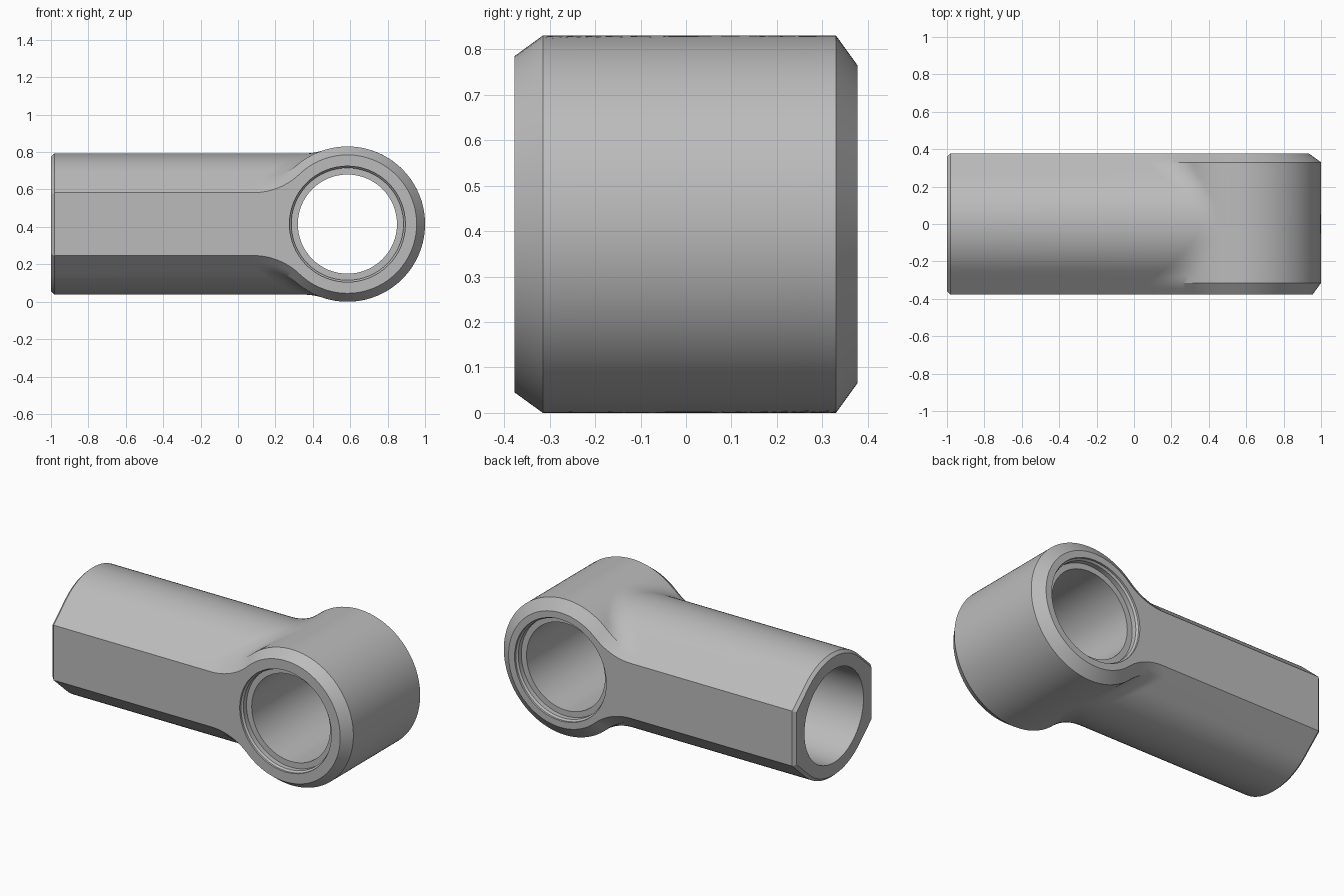
import bpy, bmesh, math
from mathutils import Matrix, Vector

cube = bpy.data.objects.get("Cube")
if cube:
    bpy.data.objects.remove(cube, do_unlink=True)

CZ = 0.415            # height of the centre line
HALF = 0.377          # half thickness across the flats
FLAT = 0.168          # half height of the side flats
HEAD_X, HEAD_R = 0.585, 0.415
FILLET = 0.36
SHOULDER = -0.982     # where the end chamfer begins

steel = bpy.data.materials.new("grey steel")
steel.use_nodes = True
steel.diffuse_color = (0.5, 0.5, 0.5, 1)
steel.node_tree.nodes["Principled BSDF"].inputs["Base Color"].default_value = (0.5, 0.5, 0.5, 1)


def new_object(name, bm):
    bmesh.ops.recalc_face_normals(bm, faces=bm.faces)
    mesh = bpy.data.meshes.new(name)
    bm.to_mesh(mesh)
    bm.free()
    ob = bpy.data.objects.new(name, mesh)
    ob.data.materials.append(steel)
    bpy.context.collection.objects.link(ob)
    return ob


# Shank section: round top and bottom, sloping tangents down to the side flats
tangent = 2 * math.atan(FLAT / HALF)


def shank_height(y):
    y = abs(y)
    if y > HALF * math.cos(tangent):
        return (HALF - y * math.cos(tangent)) / math.sin(tangent)
    return math.sqrt(HALF ** 2 - y ** 2)


# Head radius: full in the middle, chamfered toward both faces
def head_radius(y):
    if y < -0.315:
        return HEAD_R - 0.045 * (-0.315 - y) / 0.062
    if y > 0.33:
        return HEAD_R - 0.065 * (y - 0.33) / 0.047
    return HEAD_R


# Upper outline of one slice: shank line, concave fillet, head arc
def outline(y):
    h, r = shank_height(y), head_radius(y)
    fx = HEAD_X - math.sqrt((r + FILLET) ** 2 - (h + FILLET) ** 2)
    fz = h + FILLET
    turn = math.atan2(HEAD_X - fx, fz)
    pts = [(SHOULDER, h)]
    for i in range(17):
        a = turn * i / 16
        pts.append((fx + FILLET * math.sin(a), fz - FILLET * math.cos(a)))
    start = math.pi / 2 + turn
    for i in range(1, 41):
        a = start * (1 - i / 40)
        pts.append((HEAD_X + r * math.cos(a), r * math.sin(a)))
    lower = [(x, -z) for x, z in reversed(pts[:-1])]
    return [(x, y, z + CZ) for x, z in pts + lower]


# Body: slices lofted from the front face to the back face
edge = HALF * math.cos(tangent)
slices = [-HALF, -0.346, -0.315, -0.28]
slices += [edge * (i / 12 - 1) for i in range(25)]
slices += [0.29, 0.33, 0.353, HALF]
bm = bmesh.new()
rows = [[bm.verts.new(p) for p in outline(y)] for y in slices]
for a, b in zip(rows, rows[1:]):
    for i in range(len(a) - 1):
        bm.faces.new((a[i], a[i + 1], b[i + 1], b[i]))
bm.faces.new(rows[0])
bm.faces.new(rows[-1])

# Chamfered shank end
rim = [e for e in bm.edges if e.is_boundary]
ext = bmesh.ops.extrude_edge_only(bm, edges=rim)["geom"]
end_verts = [g for g in ext if isinstance(g, bmesh.types.BMVert)]
for v in end_verts:
    v.co = Vector((-1, v.co.y * 0.955, CZ + (v.co.z - CZ) * 0.955))
bmesh.ops.holes_fill(bm, edges=[e for e in bm.edges if e.is_boundary], sides=0)
body = new_object("rod_end_body", bm)


# Turned cutter: (distance along axis, radius) profile
def turned(name, profile, matrix, sides=64):
    bm = bmesh.new()
    rings = []
    for d, r in profile:
        rings.append([bm.verts.new((r * math.cos(math.tau * k / sides),
                                    r * math.sin(math.tau * k / sides), d))
                      for k in range(sides)])
    for a, b in zip(rings, rings[1:]):
        for k in range(sides):
            n = (k + 1) % sides
            bm.faces.new((a[k], a[n], b[n], b[k]))
    bm.faces.new(rings[0])
    bm.faces.new(rings[-1])
    bm.transform(matrix)
    ob = new_object(name, bm)
    ob.hide_render = True
    return ob


# Head bore with a stepped seat at both mouths
half_bore = [(0.5, 0.31), (0.365, 0.31), (0.355, 0.3), (0.325, 0.3), (0.325, 0.265)]
bore = [(-d, r) for d, r in half_bore] + list(reversed(half_bore))
head_cutter = turned("head_bore_cutter", bore,
                     Matrix.Translation((HEAD_X, 0, CZ)) @ Matrix.Rotation(math.pi / 2, 4, 'X'))

# Blind bore in the shank
shank_cutter = turned("shank_bore_cutter", [(-1.2, 0.285), (0.05, 0.285), (0.13, 0.02)],
                      Matrix.Translation((0, 0, CZ)) @ Matrix.Rotation(math.pi / 2, 4, 'Y'))

bpy.ops.object.select_all(action='DESELECT')
bpy.context.view_layer.objects.active = body
body.select_set(True)
for cutter in (head_cutter, shank_cutter):
    mod = body.modifiers.new(cutter.name, 'BOOLEAN')
    mod.operation = 'DIFFERENCE'
    mod.solver = 'EXACT'
    mod.object = cutter
    bpy.ops.object.modifier_apply(modifier=mod.name)
    bpy.data.objects.remove(cutter, do_unlink=True)
bpy.ops.object.shade_smooth_by_angle(angle=math.radians(25))
